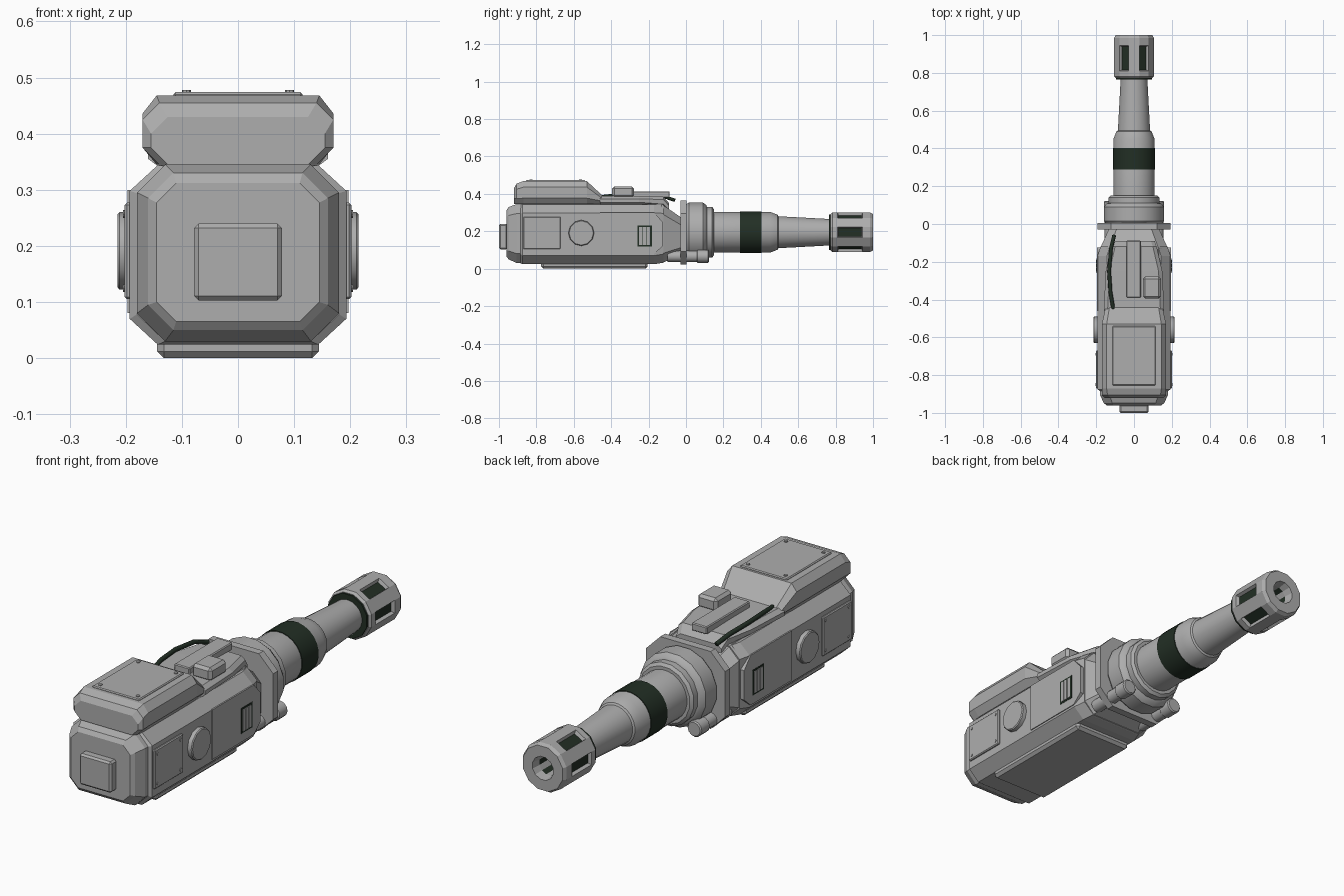
import bpy, bmesh, math
from mathutils import Vector, Matrix

if "Cube" in bpy.data.objects:
    bpy.data.objects.remove(bpy.data.objects["Cube"])


def material(name, rgb):
    m = bpy.data.materials.new(name)
    m.diffuse_color = (*rgb, 1)
    m.use_nodes = True
    m.node_tree.nodes["Principled BSDF"].inputs["Base Color"].default_value = m.diffuse_color
    return m


GREY = material("gun grey", (0.42, 0.42, 0.42))
DARK = material("dark green", (0.016, 0.028, 0.018))
AXIS_Z = 0.195


def finish(name, bm, mats=(GREY,), smooth=None):
    bmesh.ops.recalc_face_normals(bm, faces=bm.faces[:])
    me = bpy.data.meshes.new(name)
    bm.to_mesh(me)
    bm.free()
    ob = bpy.data.objects.new(name, me)
    bpy.context.collection.objects.link(ob)
    for m in mats:
        me.materials.append(m)
    if smooth:
        bpy.ops.object.select_all(action='DESELECT')
        ob.select_set(True)
        bpy.context.view_layer.objects.active = ob
        bpy.ops.object.shade_smooth_by_angle(angle=math.radians(smooth))
    return ob


def skin(bm, rings, caps=True):
    """Join consecutive rings of points with quads."""
    vs = [[bm.verts.new(p) for p in r] for r in rings]
    n = len(vs[0])
    rows = []
    for a, b in zip(vs, vs[1:]):
        rows.append([bm.faces.new((a[i], a[(i + 1) % n], b[(i + 1) % n], b[i])) for i in range(n)])
    if caps:
        bm.faces.new(vs[0])
        bm.faces.new(vs[-1])
    return rows


def octagon(y, hx, z0, z1, cx, cz, y_top=None):
    """Chamfered rectangle; y_top shears the section along the length."""
    t = y if y_top is None else y_top
    pts = [(-hx + cx, z0), (hx - cx, z0), (hx, z0 + cz), (hx, z1 - cz),
           (hx - cx, z1), (-hx + cx, z1), (-hx, z1 - cz), (-hx, z0 + cz)]
    return [(x, y + (t - y) * (z - z0) / (z1 - z0), z) for x, z in pts]


def loft(name, *sections):
    bm = bmesh.new()
    skin(bm, [octagon(*s) for s in sections])
    return finish(name, bm)


def box(name, x, y, z, bevel=0.0, mat=GREY):
    """Box from (min, max) ranges."""
    bm = bmesh.new()
    bmesh.ops.create_cube(bm, size=1)
    for v in bm.verts:
        v.co = Vector([sum(r) / 2 + c * (r[1] - r[0]) for c, r in zip(v.co, (x, y, z))])
    if bevel:
        bmesh.ops.bevel(bm, geom=bm.edges[:], offset=bevel, segments=1, affect='EDGES')
    return finish(name, bm, (mat,))


def rod(name, centre, radius, depth, axis, segs=12, bevel=0.0):
    bm = bmesh.new()
    bmesh.ops.create_cone(bm, cap_ends=True, segments=segs, radius1=radius, radius2=radius, depth=depth)
    if bevel:
        rim = [e for e in bm.edges if abs(e.verts[0].co.z - e.verts[1].co.z) < 1e-5]
        bmesh.ops.bevel(bm, geom=rim, offset=bevel, segments=1, affect='EDGES')
    rot = Vector((0, 0, 1)).rotation_difference(Vector(axis)).to_matrix().to_4x4()
    bm.transform(Matrix.Translation(centre) @ rot)
    return finish(name, bm, smooth=35)


def ring(y, r, segs):
    return [(r * math.cos(a), y, AXIS_Z + r * math.sin(a))
            for a in ((i + 0.5) * math.tau / segs for i in range(segs))]


def lathe(name, profile, segs, smooth=35):
    bm = bmesh.new()
    skin(bm, [ring(y, r, segs) for y, r in profile])
    return finish(name, bm, smooth=smooth)


# Main body: core with tapered ends, and a wider jacket around its middle
loft("body_core", (-0.96, 0.145, 0.065, 0.312, 0.035, 0.035), (-0.948, 0.16, 0.05, 0.33, 0.045, 0.045),
     (-0.905, 0.18, 0.03, 0.345, 0.05, 0.05), (-0.13, 0.18, 0.03, 0.345, 0.05, 0.05),
     (-0.02, 0.13, 0.075, 0.27, 0.04, 0.04))
loft("body_jacket", (-0.885, 0.18, 0.03, 0.342, 0.05, 0.048), (-0.875, 0.193, 0.024, 0.344, 0.05, 0.046),
     (-0.17, 0.193, 0.024, 0.344, 0.05, 0.046), (-0.12, 0.178, 0.032, 0.342, 0.05, 0.046))
box("rear_butt_plate", (-0.078, 0.078), (-1.0, -0.955), (0.103, 0.24), 0.008)
box("bottom_plate", (-0.144, 0.144), (-0.775, -0.205), (0.0, 0.04), 0.012)

# Top housing with its screwed lid
loft("top_housing", (-0.92, 0.155, 0.345, 0.43, 0.03, 0.03), (-0.905, 0.17, 0.345, 0.455, 0.03, 0.03),
     (-0.87, 0.17, 0.345, 0.468, 0.025, 0.032), (-0.53, 0.17, 0.345, 0.468, 0.025, 0.032),
     (-0.44, 0.15, 0.345, 0.385, 0.02, 0.015))
box("top_lid", (-0.115, 0.115), (-0.855, -0.54), (0.46, 0.474), 0.004)
for sx in (-1, 1):
    for y in (-0.83, -0.565):
        rod("lid_screw", (sx * 0.092, y, 0.474), 0.008, 0.008, (0, 0, 1), 8)

# Rear deck, rail, sight block and cable
loft("upper_deck", (-0.46, 0.16, 0.34, 0.388, 0.02, 0.015), (-0.25, 0.15, 0.34, 0.388, 0.02, 0.015),
     (-0.12, 0.12, 0.33, 0.385, 0.02, 0.015), (-0.09, 0.11, 0.3, 0.35, 0.02, 0.015))
box("deck_rail", (-0.04, 0.036), (-0.39, -0.088), (0.38, 0.414), 0.004)
box("sight_block", (0.047, 0.143), (-0.395, -0.278), (0.38, 0.44), 0.012)
curve = bpy.data.curves.new("cable", 'CURVE')
curve.dimensions = '3D'
curve.bevel_depth = 0.01
curve.bevel_resolution = 1
curve.use_fill_caps = True
path = [(-0.11, -0.45, 0.385), (-0.125, -0.36, 0.396), (-0.132, -0.25, 0.398),
        (-0.122, -0.13, 0.39), (-0.105, -0.06, 0.366)]
spline = curve.splines.new('POLY')
spline.points.add(len(path) - 1)
for p, co in zip(spline.points, path):
    p.co = (*co, 1)
curve.materials.append(DARK)
bpy.context.collection.objects.link(bpy.data.objects.new("cable", curve))

# Side fittings, mirrored
for s in (-1, 1):
    def sx(a, b):
        return tuple(sorted((s * a, s * b)))
    box("side_panel", sx(0.185, 0.202), (-0.87, -0.67), (0.105, 0.277), 0.004)
    for y in (-0.85, -0.69):
        for z in (0.125, 0.257):
            rod("panel_screw", (s * 0.202, y, z), 0.007, 0.006, (1, 0, 0), 8)
    rod("side_disc", (s * 0.202, -0.56, 0.191), 0.069, 0.026, (1, 0, 0), 12, 0.004)
    # Tapered cheek plate
    bm = bmesh.new()
    outline = [(-0.46, 0.08), (-0.17, 0.08), (-0.125, 0.12), (-0.125, 0.25), (-0.17, 0.3), (-0.46, 0.3)]
    skin(bm, [[(s * x, y, z) for y, z in outline] for x in (0.17, 0.197)])
    finish("cheek_plate", bm)
    # Vent: dark opening behind grey bars
    box("vent_opening", sx(0.19, 0.1985), (-0.26, -0.182), (0.118, 0.23), 0, DARK)
    for y in (-0.242, -0.221, -0.2):
        box("vent_bar", sx(0.19, 0.201), (y - 0.0085, y + 0.0085), (0.126, 0.222))
    # Lower gas rods
    rod("lower_rod", (s * 0.125, 0.0, 0.066), 0.03, 0.2, (0, 1, 0), 12)
    rod("lower_rod_cap", (s * 0.125, 0.09, 0.066), 0.035, 0.065, (0, 1, 0), 12, 0.005)

# Collar plate and stepped collar
loft("collar_plate", (-0.03, 0.193, 0.022, 0.364, 0.07, 0.07), (0.004, 0.193, 0.022, 0.364, 0.07, 0.07))
lathe("collar", [(0.0, 0.15), (0.015, 0.162), (0.09, 0.162), (0.108, 0.148), (0.112, 0.138),
                 (0.14, 0.138), (0.15, 0.125), (0.15, 0.1)], 16)

# Barrel with dark band
lathe("barrel", [(0.1, 0.11), (0.45, 0.11), (0.49, 0.094), (0.495, 0.086), (0.55, 0.083), (0.79, 0.07)], 24)
lathe("barrel_band", [(0.287, 0.1), (0.289, 0.113), (0.403, 0.113), (0.405, 0.1)], 24)
bpy.data.objects["barrel_band"].data.materials[0] = DARK
lathe("muzzle_seal", [(0.764, 0.06), (0.764, 0.098), (0.785, 0.098), (0.785, 0.06)], 12)
bpy.data.objects["muzzle_seal"].data.materials[0] = DARK

# Muzzle: twelve sides, hollow bore, a recessed dark slot on every second side
bm = bmesh.new()
profile = [(0.772, 0.08), (0.772, 0.1), (0.782, 0.109), (0.81, 0.109), (0.945, 0.109), (0.985, 0.109),
           (1.0, 0.1), (1.0, 0.052), (0.96, 0.046), (0.85, 0.046)]
rows = skin(bm, [ring(y, r, 12) for y, r in profile])
bm.normal_update()
bmesh.ops.recalc_face_normals(bm, faces=bm.faces[:])
slots = rows[3][1::2]
for f in rows[8][1::2]:
    f.material_index = 1
bmesh.ops.inset_individual(bm, faces=slots, thickness=0.009, depth=-0.014)
for f in slots:
    f.material_index = 1
finish("muzzle", bm, (GREY, DARK))
